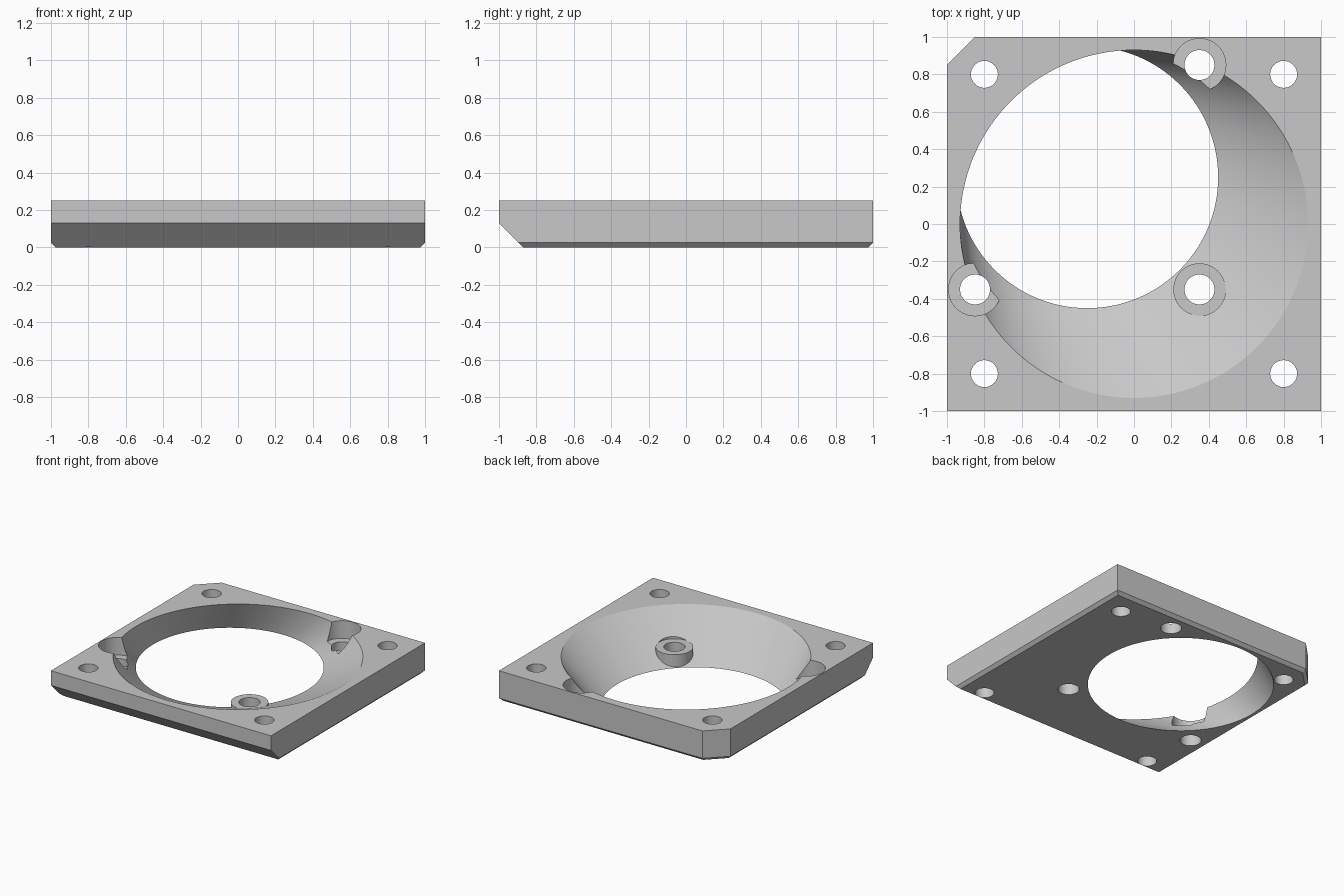
import bpy, bmesh, math
from mathutils import Matrix, Vector

cube = bpy.data.objects.get("Cube")
if cube:
    bpy.data.objects.remove(cube, do_unlink=True)

HEIGHT = 0.25
FLOOR = 0.105      # seat level of the screw pockets

grey = bpy.data.materials.new("light grey")
grey.use_nodes = True
colour = (0.58, 0.58, 0.58, 1)
grey.diffuse_color = colour
grey.node_tree.nodes["Principled BSDF"].inputs["Base Color"].default_value = colour


def add_object(name, bm):
    bmesh.ops.recalc_face_normals(bm, faces=bm.faces)
    mesh = bpy.data.meshes.new(name)
    bm.to_mesh(mesh)
    bm.free()
    mesh.materials.append(grey)
    obj = bpy.data.objects.new(name, mesh)
    bpy.context.collection.objects.link(obj)
    return obj


def loft(name, low, high, segments):
    """Closed solid between two circles given as (x, y, z, radius)."""
    bm = bmesh.new()
    rings = []
    for x, y, z, r in (low, high):
        angles = [2 * math.pi * i / segments for i in range(segments)]
        rings.append([bm.verts.new((x + r * math.cos(a), y + r * math.sin(a), z))
                      for a in angles])
    for i in range(segments):
        j = (i + 1) % segments
        bm.faces.new((rings[0][i], rings[0][j], rings[1][j], rings[1][i]))
    bm.faces.new(rings[0][::-1])
    bm.faces.new(rings[1])
    return add_object(name, bm)


def cylinder(name, x, y, r, z0, z1):
    return loft(name, (x, y, z0, r), (x, y, z1, r), 48)


def combine(target, tool, operation):
    mod = target.modifiers.new(tool.name, 'BOOLEAN')
    mod.operation = operation
    mod.solver = 'EXACT'
    mod.object = tool
    bpy.context.view_layer.objects.active = target
    bpy.ops.object.modifier_apply(modifier=mod.name)
    bpy.data.objects.remove(tool, do_unlink=True)


# Plate: a block trimmed by chamfer planes (point, outward normal)
bm = bmesh.new()
bmesh.ops.create_cube(bm, size=1, matrix=Matrix.Translation((0, 0, HEIGHT / 2))
                      @ Matrix.Diagonal((2, 2, HEIGHT, 1)))
chamfers = [
    ((-1, 0.85, 0), (-1, 1, 0)),
    ((0, -1, 0.13), (0, -1, -1)),
    ((1, 0, 0.025), (1, 0, -1)),
    ((-1, 0, 0.025), (-1, 0, -1)),
    ((0, 1, 0.025), (0, 1, -1)),
    ((-1, 0.85, 0.025), (-1, 1, -math.sqrt(2))),
]
for point, normal in chamfers:
    cut = bmesh.ops.bisect_plane(bm, geom=bm.verts[:] + bm.edges[:] + bm.faces[:],
                                 plane_co=point, plane_no=Vector(normal).normalized(),
                                 clear_outer=True)
    edges = [e for e in cut["geom_cut"] if isinstance(e, bmesh.types.BMEdge)]
    bmesh.ops.edgeloop_fill(bm, edges=edges)
plate = add_object("mounting_plate", bm)


# Slanted funnel opening, extended a little past both faces
def funnel_ring(t):
    return (-0.25 * (1 - t), 0.25 * (1 - t), HEIGHT * t, 0.70 + 0.23 * t)


combine(plate, loft("funnel_cutter", funnel_ring(-0.1), funnel_ring(1.1), 128), 'DIFFERENCE')

# Raised screw boss on the shallow side of the funnel
combine(plate, cylinder("screw_boss", 0.35, -0.35, 0.14, 0.002, FLOOR + 0.02), 'UNION')

# Flat-bottomed screw pockets with through holes
for x, y in ((0.35, -0.35), (0.35, 0.85), (-0.85, -0.35)):
    combine(plate, cylinder("pocket_cutter", x, y, 0.141, FLOOR, 0.4), 'DIFFERENCE')
    combine(plate, cylinder("screw_hole_cutter", x, y, 0.08, -0.1, 0.4), 'DIFFERENCE')

# Corner mounting holes
for x in (-0.8, 0.8):
    for y in (-0.8, 0.8):
        combine(plate, cylinder("corner_hole_cutter", x, y, 0.072, -0.1, 0.4), 'DIFFERENCE')

# Smooth round walls, crisp edges
bpy.ops.object.select_all(action='DESELECT')
plate.select_set(True)
bpy.context.view_layer.objects.active = plate
bpy.ops.object.shade_smooth_by_angle(angle=math.radians(20))
